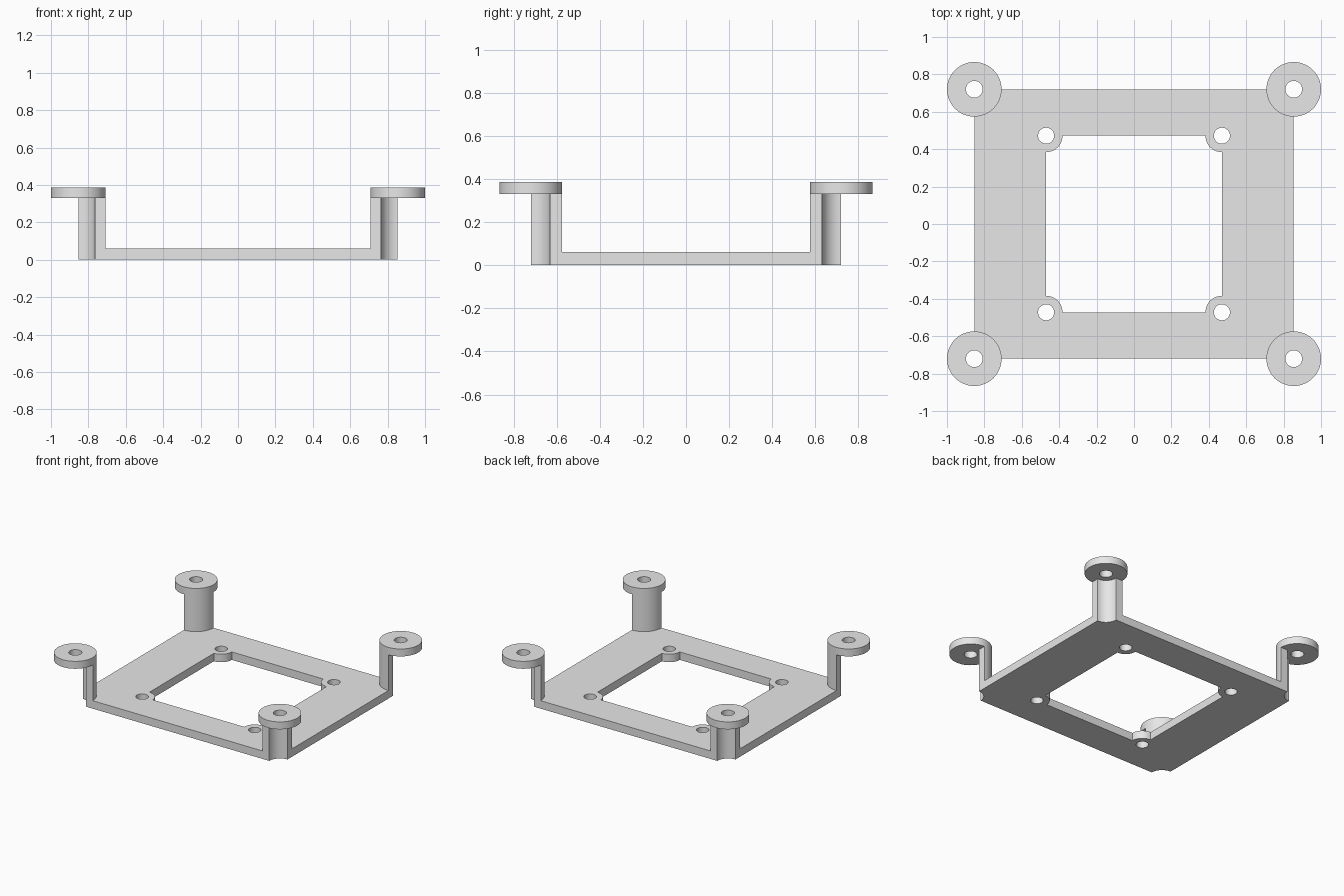
import bpy, bmesh, math

if "Cube" in bpy.data.objects:
    bpy.data.objects.remove(bpy.data.objects["Cube"])

PLATE_X, PLATE_Y = 0.854, 0.72      # plate half sizes, also standoff centres
WIN_X, WIN_Y = 0.47, 0.472          # window half sizes, also inner hole centres
PLATE_T, CAP_Z, TOP = 0.06, 0.33, 0.386
NOTCH_R, CAP_R, HOLE_R = 0.09, 0.146, 0.045
PAD_R, PAD_HOLE_R = 0.088, 0.043
SIGNS = [(1, 1), (-1, 1), (-1, -1), (1, -1)]

grey = bpy.data.materials.new("light grey")
grey.diffuse_color = (0.8, 0.8, 0.8, 1)
grey.use_nodes = True
grey.node_tree.nodes["Principled BSDF"].inputs["Base Color"].default_value = grey.diffuse_color


def arc(cx, cy, r, a0, a1, n):
    """Points on an arc, angles in degrees, both ends included."""
    return [(cx + r * math.cos(math.radians(a0 + (a1 - a0) * i / n)),
             cy + r * math.sin(math.radians(a0 + (a1 - a0) * i / n)))
            for i in range(n + 1)]


def circle(cx, cy, r, n=48):
    return arc(cx, cy, r, 0, 360, n)[:-1]


def scooped_rectangle(hx, hy, r):
    """Rectangle whose four corners are cut by arcs centred on them."""
    pts = []
    for k, (sx, sy) in enumerate(SIGNS):
        pts += arc(sx * hx, sy * hy, r, 270 + 90 * k, 180 + 90 * k, 12)
    return pts


def extruded(name, loops, z0, z1):
    """Solid from an outline and optional hole loops."""
    bm = bmesh.new()
    edges = []
    for loop in loops:
        vs = [bm.verts.new((x, y, z0)) for x, y in loop]
        edges += [bm.edges.new((vs[i - 1], vs[i])) for i in range(len(vs))]
    bmesh.ops.triangle_fill(bm, use_beauty=True, edges=edges)
    top = bmesh.ops.extrude_face_region(bm, geom=bm.faces[:], use_keep_orig=True)
    bmesh.ops.translate(bm, vec=(0, 0, z1 - z0),
                        verts=[g for g in top["geom"] if isinstance(g, bmesh.types.BMVert)])
    bmesh.ops.recalc_face_normals(bm, faces=bm.faces[:])
    mesh = bpy.data.meshes.new(name)
    bm.to_mesh(mesh)
    bm.free()
    mesh.materials.append(grey)
    ob = bpy.data.objects.new(name, mesh)
    bpy.context.collection.objects.link(ob)
    bpy.ops.object.select_all(action='DESELECT')
    ob.select_set(True)
    bpy.context.view_layer.objects.active = ob
    bpy.ops.object.shade_smooth_by_angle(angle=math.radians(30))
    return ob


# Base plate: scooped outer corners, window with rounded pads, four screw holes
extruded("base_plate",
         [scooped_rectangle(PLATE_X, PLATE_Y, NOTCH_R),
          scooped_rectangle(WIN_X, WIN_Y, PAD_R)]
         + [circle(sx * WIN_X, sy * WIN_Y, PAD_HOLE_R, 32) for sx, sy in SIGNS],
         0, PLATE_T)

# Standoffs: quarter-ring post carrying a drilled round cap at each corner
for k, (sx, sy) in enumerate(SIGNS):
    cx, cy, a = sx * PLATE_X, sy * PLATE_Y, 180 + 90 * k
    extruded(f"post_{k + 1}",
             [arc(cx, cy, CAP_R, a, a + 90, 12) + arc(cx, cy, NOTCH_R, a + 90, a, 12)],
             PLATE_T, CAP_Z)
    extruded(f"cap_{k + 1}",
             [circle(cx, cy, CAP_R), circle(cx, cy, HOLE_R, 32)], CAP_Z, TOP)
